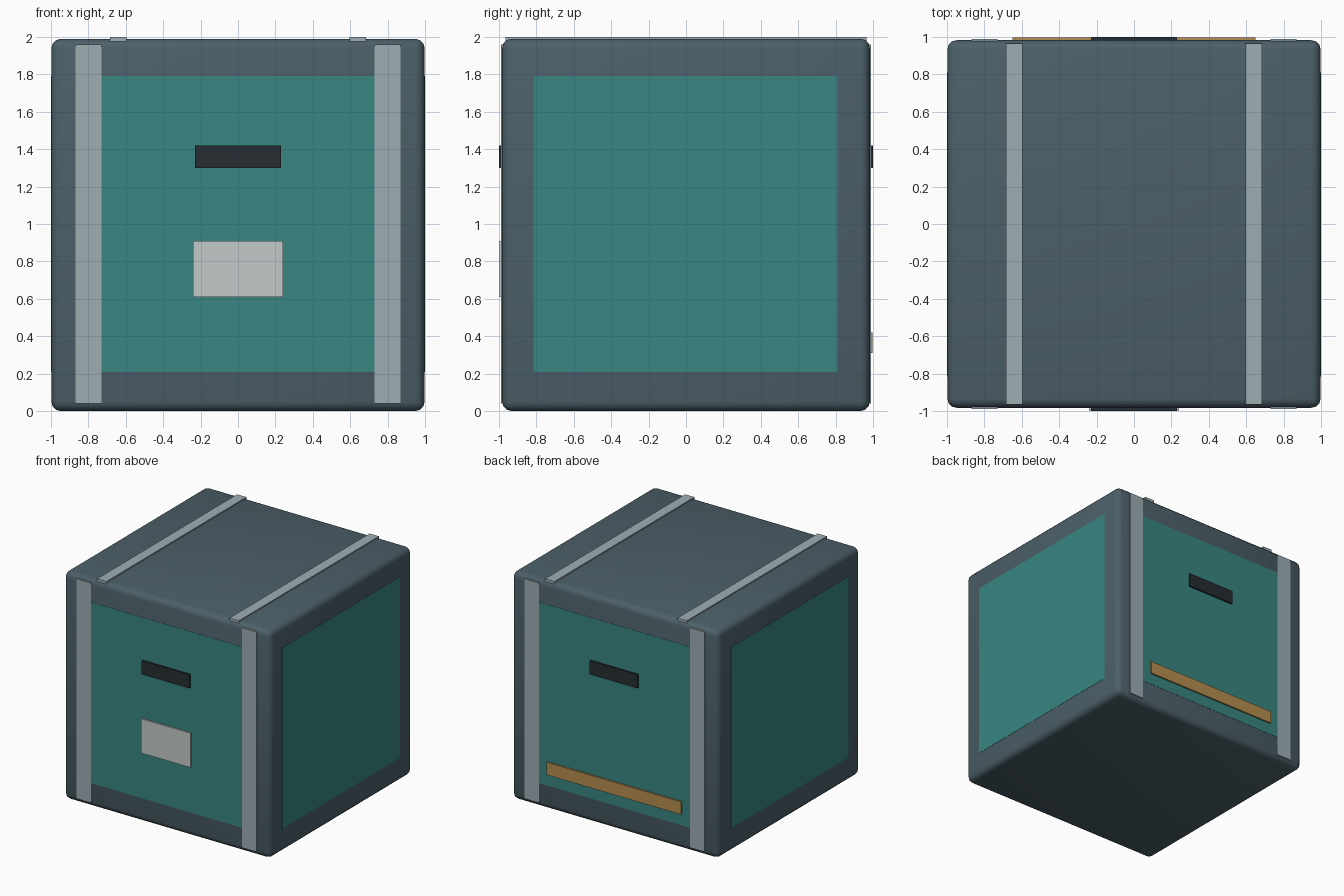
import bpy
import math

if "Cube" in bpy.data.objects:
    bpy.data.objects.remove(bpy.data.objects["Cube"])


def material(name, rgb):
    m = bpy.data.materials.new(name)
    m.diffuse_color = (*rgb, 1)
    m.use_nodes = True
    m.node_tree.nodes["Principled BSDF"].inputs["Base Color"].default_value = m.diffuse_color
    return m


SLATE = material("slate", (0.072, 0.115, 0.14))
TEAL = material("teal", (0.04, 0.24, 0.22))
STEEL = material("steel", (0.34, 0.42, 0.45))
DARK = material("dark", (0.019, 0.026, 0.032))
PALE = material("pale", (0.55, 0.60, 0.59))
AMBER = material("amber", (0.47, 0.27, 0.08))


def box(name, lo, hi, mat, bevel=0):
    """Axis-aligned box between two corners."""
    mid = [(a + b) / 2 for a, b in zip(lo, hi)]
    bpy.ops.mesh.primitive_cube_add(size=1, location=mid)
    ob = bpy.context.object
    ob.name = name
    ob.scale = [b - a for a, b in zip(lo, hi)]
    bpy.ops.object.transform_apply(location=False, rotation=False, scale=True)
    ob.data.materials.append(mat)
    if bevel:
        mod = ob.modifiers.new("bevel", "BEVEL")
        mod.width = bevel
        mod.segments = 3
        bpy.ops.object.modifier_apply(modifier=mod.name)
        bpy.ops.object.shade_smooth_by_angle(angle=math.radians(35))
    return ob


def wall_box(name, side, x, z, depth, mat):
    """Box on the front (side -1) or back (side 1), reaching out to depth."""
    y0, y1 = sorted((side * 0.96, side * depth))
    return box(name, (x[0], y0, z[0]), (x[1], y1, z[1]), mat)


# Rounded crate shell
box("crate_body", (-0.998, -0.983, 0), (0.998, 0.983, 1.99), SLATE, bevel=0.05)

for side, label in ((-1, "front"), (1, "back")):
    # Inset colour panel and handle slot
    wall_box(label + "_panel", side, (-0.74, 0.74), (0.21, 1.79), 0.985, TEAL)
    wall_box(label + "_handle", side, (-0.23, 0.23), (1.30, 1.42), 1.0, DARK)
    # Vertical corner straps
    for sx in (-1, 1):
        x = sorted((sx * 0.73, sx * 0.87))
        wall_box(label + "_strap", side, x, (0.04, 1.96), 0.989, STEEL)

for sx in (-1, 1):
    # Side colour panels
    x0, x1 = sorted((sx * 0.97, sx * 1.0))
    box("side_panel", (x0, -0.815, 0.21), (x1, 0.81, 1.79), TEAL)
    # Lid rails
    x0, x1 = sorted((sx * 0.595, sx * 0.685))
    box("lid_rail", (x0, -0.965, 1.96), (x1, 0.965, 2.0), STEEL)

# Front label plate and back bumper bar
wall_box("label_plate", -1, (-0.24, 0.24), (0.61, 0.91), 0.998, PALE)
wall_box("back_bar", 1, (-0.65, 0.65), (0.31, 0.42), 0.998, AMBER)
